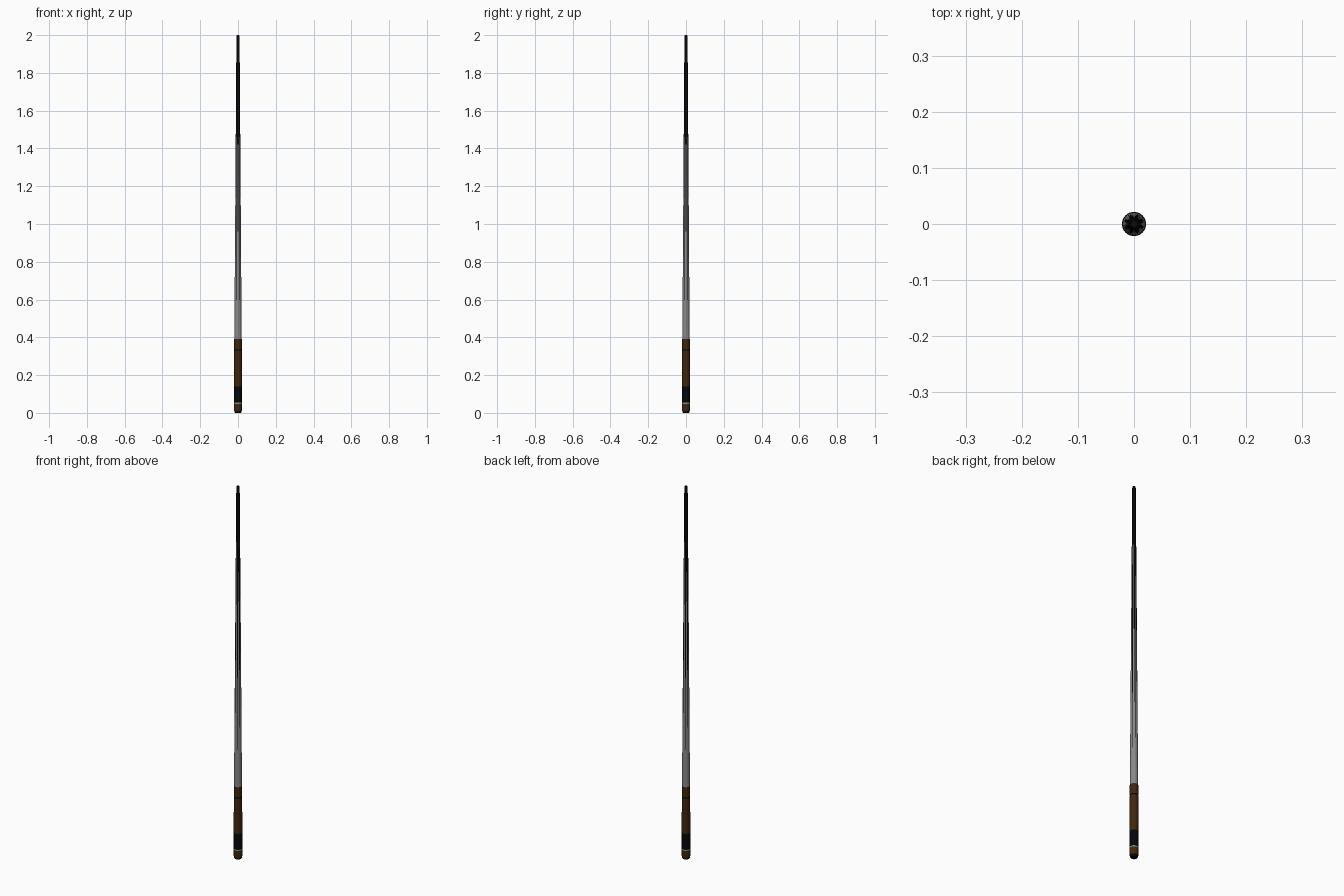
import bpy, bmesh, math

if "Cube" in bpy.data.objects:
    bpy.data.objects.remove(bpy.data.objects["Cube"])

SIDES = 32


def material(name, rgb):
    m = bpy.data.materials.new(name)
    m.diffuse_color = (*rgb, 1)
    m.use_nodes = True
    m.node_tree.nodes["Principled BSDF"].inputs["Base Color"].default_value = m.diffuse_color
    return m


BLACK = material("black", (0.002, 0.002, 0.002))
BROWN = material("dark brown wood", (0.05, 0.02, 0.004))
GREY = material("grey shaft", (0.25, 0.25, 0.25))

EVEN = [2 * math.pi * i / SIDES for i in range(SIDES)]


def turned(name, mats, profile, angles=lambda z: EVEN, rule=lambda i: 0):
    """Turned part from (radius, height) points, capped at both ends."""
    bm = bmesh.new()
    rings = [[bm.verts.new((r * math.cos(a), r * math.sin(a), z)) for a in angles(z)]
             for r, z in profile]
    n = len(rings[0])
    for a, b in zip(rings, rings[1:]):
        for i in range(n):
            j = (i + 1) % n
            bm.faces.new((a[i], a[j], b[j], b[i])).material_index = rule(i)
    bm.faces.new(rings[0][::-1])
    bm.faces.new(rings[-1])
    me = bpy.data.meshes.new(name)
    bm.to_mesh(me)
    bm.free()
    for m in mats:
        me.materials.append(m)
    ob = bpy.data.objects.new(name, me)
    bpy.context.collection.objects.link(ob)
    bpy.context.view_layer.objects.active = ob
    ob.select_set(True)
    bpy.ops.object.shade_smooth_by_angle(angle=math.radians(30))
    ob.select_set(False)


# Butt end
turned("bumper", [BLACK], [(0.016, 0), (0.019, 0.004), (0.0195, 0.01)])
turned("butt_cap", [BROWN], [(0.0205, 0.01), (0.0215, 0.016), (0.0215, 0.048)])
turned("butt_ring", [GREY], [(0.0212, 0.048), (0.0212, 0.055)])
turned("grip_sleeve", [BLACK], [(0.0215, 0.055), (0.0212, 0.14)])

# Wooden handle with a thin dark ring
turned("handle", [BROWN], [(0.0212, 0.14), (0.0203, 0.33)])
turned("handle_ring", [BLACK], [(0.0199, 0.33), (0.0199, 0.336)])
turned("handle_collar", [BROWN], [(0.0203, 0.336), (0.02, 0.39)])

# Tapering shaft: plain grey, then eight long black points widening upward, then black
LOW, HIGH, POINTS = 0.55, 1.75, 8


def radius(z):
    return 0.0195 - 0.011 * (z - 0.39) / 1.575


def point_angles(z):
    sector = 2 * math.pi / POINTS
    half = sector / 2 * min(0.99, max(0.01, (z - LOW) / (HIGH - LOW)))
    out = []
    for k in range(POINTS):
        c = (k + 0.5) * sector
        out += [c - half + half * s / 2 for s in range(4)]
        out += [c + half + (sector - 2 * half) * s / 4 for s in range(4)]
    return out


turned("lower_shaft", [GREY], [(radius(0.39), 0.39), (radius(LOW), LOW)])
turned("pointed_shaft", [BLACK, GREY],
       [(radius(z), z) for z in (LOW + (HIGH - LOW) * i / 12 for i in range(13))],
       point_angles, lambda i: 0 if i % 8 < 4 else 1)
turned("upper_shaft", [BLACK], [(radius(HIGH), HIGH), (radius(1.965), 1.965)])
turned("tip", [BLACK], [(0.0085, 1.965), (0.0083, 1.992), (0.006, 2.0)])
